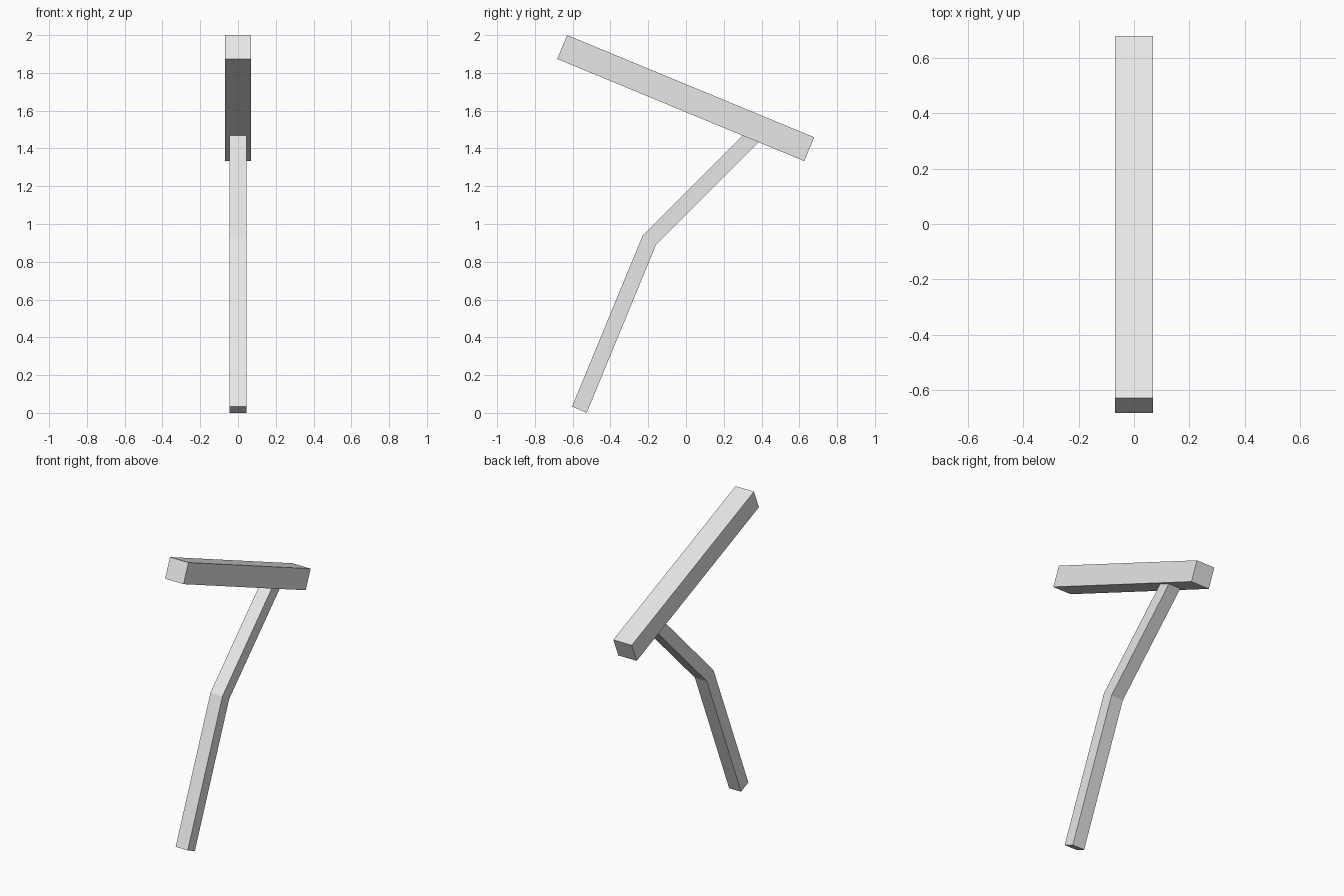
import bpy
import bmesh

if "Cube" in bpy.data.objects:
    bpy.data.objects.remove(bpy.data.objects["Cube"])

grey = bpy.data.materials.new("light_grey")
grey.diffuse_color = (0.8, 0.8, 0.8, 1)
grey.use_nodes = True
grey.node_tree.nodes["Principled BSDF"].inputs["Base Color"].default_value = grey.diffuse_color


def extrude_profile(name, points, width):
    """Extrude a (y, z) side profile along x, centred on x = 0."""
    bm = bmesh.new()
    face = bm.faces.new([bm.verts.new((-width / 2, y, z)) for y, z in points])
    result = bmesh.ops.extrude_face_region(bm, geom=[face])
    moved = [v for v in result["geom"] if isinstance(v, bmesh.types.BMVert)]
    bmesh.ops.translate(bm, verts=moved, vec=(width, 0, 0))
    bmesh.ops.recalc_face_normals(bm, faces=bm.faces)
    mesh = bpy.data.meshes.new(name)
    bm.to_mesh(mesh)
    bm.free()
    mesh.materials.append(grey)
    obj = bpy.data.objects.new(name, mesh)
    bpy.context.collection.objects.link(obj)
    return obj


# Tilted square bar on top
extrude_profile("top_bar", [(-0.629, 2.0), (-0.682, 1.874),
                            (0.626, 1.333), (0.679, 1.459)], 0.138)

# Bent post, its upper end set just into the underside of the bar
extrude_profile("bent_post", [(-0.603, 0.034), (-0.526, 0.0), (-0.159, 0.889),
                              (0.387, 1.435), (0.302, 1.470), (-0.230, 0.937)], 0.09)
